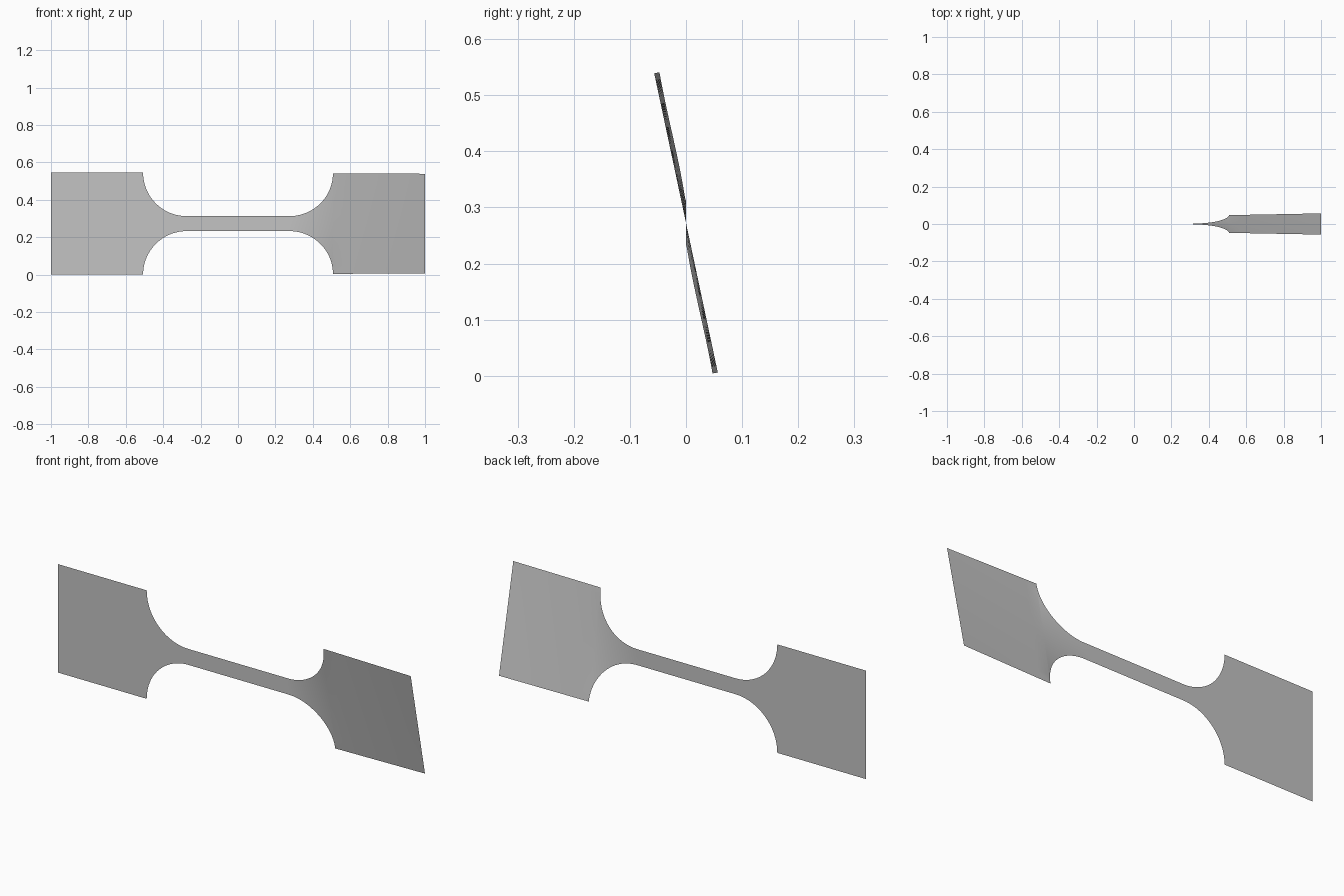
import bpy, bmesh
from math import sin, cos, pi, radians, sqrt

if "Cube" in bpy.data.objects:
    bpy.data.objects.remove(bpy.data.objects["Cube"], do_unlink=True)

HALF_W, NECK = 0.2725, 0.04        # half heights of the grip ends and of the neck
R = HALF_W - NECK                  # fillet radius
START, END = 0.275, 0.275 + R      # span of the fillet along x
ROWS = 12

steel = bpy.data.materials.new("plain_grey_steel")
steel.use_nodes = True
grey = (0.55, 0.55, 0.55, 1)
steel.diffuse_color = grey
steel.node_tree.nodes["Principled BSDF"].inputs["Base Color"].default_value = grey


def half_height(x):
    """Outline of the strip: neck, quarter-round fillet, grip."""
    d = min(max(abs(x) - START, 0), R)
    return NECK + R - sqrt(R * R - d * d)


def twist(x):
    """Twist angle: quick through the fillet, slow along the grip."""
    if x < START:
        return 0
    if x < END:
        return radians(10) * (x - START) / (END - START)
    return radians(10 + 2 * (x - END) / (1 - END))


# Stations along one half, evenly spaced by angle around the fillet
fillet = [START + R * sin(pi / 2 * i / 24) for i in range(25)]
grip = [END + (1 - END) * i / 8 for i in range(1, 9)]
neck = [START * i / 4 for i in range(1, 4)]
side = neck + fillet + grip
stations = [-x for x in reversed(side)] + [0] + side

# Thin sheet with one end twisted about its long axis
bm = bmesh.new()
columns = []
for x in stations:
    a, h = twist(x), half_height(x)
    offsets = [h * (2 * j / ROWS - 1) for j in range(ROWS + 1)]
    columns.append([bm.verts.new((x, -t * sin(a), HALF_W + t * cos(a))) for t in offsets])
for c, d in zip(columns, columns[1:]):
    for j in range(ROWS):
        bm.faces.new((c[j], d[j], d[j + 1], c[j + 1]))

mesh = bpy.data.meshes.new("twisted_test_strip")
bm.to_mesh(mesh)
bm.free()
mesh.materials.append(steel)
strip = bpy.data.objects.new("twisted_test_strip", mesh)
bpy.context.collection.objects.link(strip)
bpy.context.view_layer.objects.active = strip
strip.select_set(True)
bpy.ops.object.shade_smooth_by_angle()
